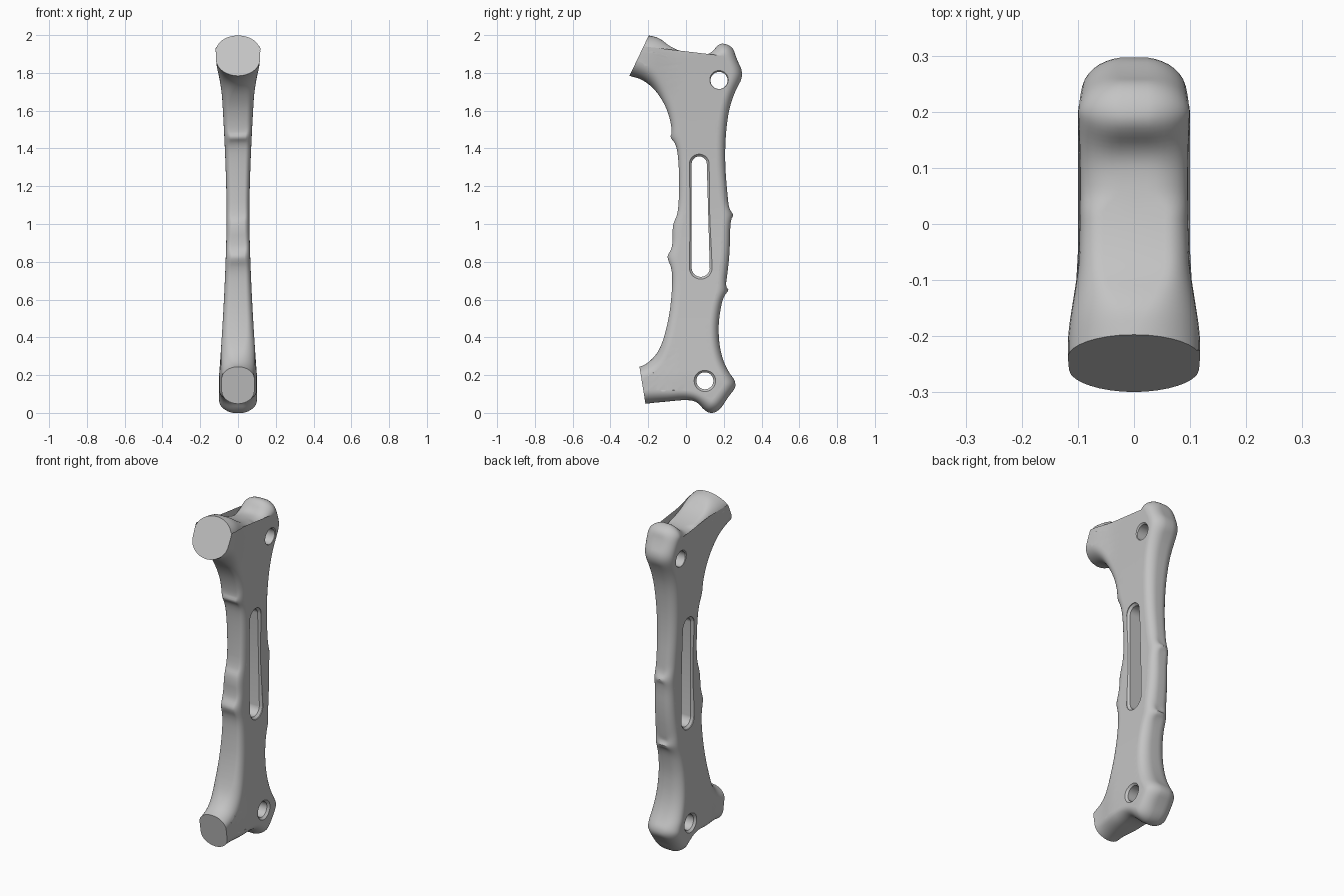
import bpy, bmesh
from math import sin, cos, pi, radians
from mathutils import Vector, Matrix

cube = bpy.data.objects.get("Cube")
if cube:
    bpy.data.objects.remove(cube, do_unlink=True)

# Side outline (y, z), clockwise from the top arm; both arms overrun their end cuts
OUTLINE = [
    (-.57, 1.87), (-.5, 2.09), (-.27, 2.01), (-.19, 1.997), (-.14, 1.985), (-.08, 1.935), (0, 1.905),
    (.08, 1.893), (.13, 1.9), (.17, 1.95), (.2, 1.958), (.25, 1.935), (.265, 1.88),
    (.308, 1.79), (.258, 1.7), (.225, 1.6), (.208, 1.45), (.207, 1.3), (.22, 1.15),
    (.228, 1.075), (.255, 1.05), (.234, 1.02), (.232, .85), (.215, .7), (.208, .67),
    (.23, .65), (.2, .62), (.182, .55), (.17, .45), (.18, .33), (.215, .23),
    (.276, .15), (.22, .08), (.18, .015), (.13, -.006), (.09, .02), (.06, .06),
    (0, .07), (-.1, .06), (-.21, .05), (-.45, .01),
    (-.47, .2), (-.245, .238), (-.18, .28), (-.13, .35), (-.09, .5), (-.073, .65),
    (-.073, .76), (-.1, .82), (-.094, .84), (-.07, .88), (-.072, 1.0), (-.042, 1.05),
    (-.035, 1.2), (-.04, 1.35), (-.055, 1.43), (-.087, 1.458), (-.072, 1.48),
    (-.085, 1.56), (-.115, 1.64), (-.17, 1.72), (-.24, 1.77), (-.3, 1.783),
]
# End cuts: a point on the flat face and its outward normal
CUTS = [((0, -.3, 1.783), (0, -.9, .43)), ((0, -.245, .236), (0, -.985, -.16))]


def ramp(v, lo, hi):
    t = max(0, min(1, (v - lo) / (hi - lo)))
    return t * t * (3 - 2 * t)


def head(p):
    return ramp(-p.y, .06, .22) * ramp(p.z, 1.6, 1.75)


def foot(p):
    return ramp(-p.y, .05, .2) * ramp(-p.z, -.4, -.25)


def half_width(p):
    flare = min(1, (abs(p.z - 1.05) / .85) ** 1.6)
    return .06 + .04 * flare + .018 * head(p) - .013 * foot(p)


def rounding(p):
    return .045 + .012 * min(1, abs(p.z - 1) ** 2) + .035 * head(p) + .015 * foot(p)


def flat_share(p):
    front = ramp(-p.y, -.06, -.02) * ramp(p.z, .2, .5)
    return (.25 + .3 * front) * (1 - head(p)) * (1 - foot(p))


def round_corners(pts):
    out = []
    for a, b in zip(pts, pts[1:] + pts[:1]):
        out += [a.lerp(b, .25), a.lerp(b, .75)]
    return out


def resample(pts, step):
    """Even spacing along the closed outline."""
    out, due = [], 0
    for a, b in zip(pts, pts[1:] + pts[:1]):
        length = (b - a).length
        while due < length:
            out.append(a.lerp(b, due / length))
            due += step
        due -= length
    return out


def inset(pts, amounts):
    """Move the ring inwards and relax it, so tight bends never fold."""
    n = len(pts)
    ring = []
    for i, p in enumerate(pts):
        t = (pts[(i + 1) % n] - pts[i - 1]).normalized()
        ring.append(p + Vector((0, t.z, -t.y)) * amounts[i])
    for _ in range(3):
        ring = [ring[i] * .5 + (ring[i - 1] + ring[(i + 1) % n]) * .25 for i in range(n)]
    return ring


def bridge(bm, a, b):
    n = len(a)
    for i in range(n):
        bm.faces.new((a[i], a[(i + 1) % n], b[(i + 1) % n], b[i]))


def make_object(bm, name):
    bmesh.ops.recalc_face_normals(bm, faces=bm.faces[:])
    mesh = bpy.data.meshes.new(name)
    bm.to_mesh(mesh)
    bm.free()
    ob = bpy.data.objects.new(name, mesh)
    bpy.context.collection.objects.link(ob)
    return ob


def bone_body():
    pts = [Vector((0, y, z)) for y, z in OUTLINE]
    pts = resample(round_corners(round_corners(pts)), .012)
    radii = [rounding(p) for p in pts]
    bm = bmesh.new()
    # Centre ring, then rings curling inwards to the side face
    rows = [[bm.verts.new(p) for p in pts]]
    steps = 9
    for j in range(steps):
        a, prev = j / (steps - 1) * pi / 2, (j - 1) / (steps - 1) * pi / 2
        if j:
            pts = inset(pts, [r * (cos(prev) - cos(a)) for r in radii])
        row = []
        for p in pts:
            k = flat_share(p)
            row.append(bm.verts.new((half_width(p) * max(.02, k + (1 - k) * sin(a)), p.y, p.z)))
        rows.append(row)
    for a, b in zip(rows, rows[1:]):
        bridge(bm, a, b)
    # Side face, gridded so it can follow the changing width
    for v in rows[-1]:
        v.co.x = 1
    side = bm.faces.new(rows[-1])
    side.normal_update()
    bmesh.ops.triangulate(bm, faces=[side], ngon_method='EAR_CLIP')
    planes = [((0, 0, i * .04), (0, 0, 1)) for i in range(1, 52)]
    planes += [((0, i * .05, 0), (0, 1, 0)) for i in range(-11, 6)]
    for co, no in planes:
        cap = [f for f in bm.faces if all(v.co.x > .99 for v in f.verts)]
        geom = cap + list({e for f in cap for e in f.edges}) + list({v for f in cap for v in f.verts})
        bmesh.ops.bisect_plane(bm, geom=geom, dist=1e-5, plane_co=co, plane_no=no)
    for v in bm.verts:
        if v.co.x > .99:
            v.co.x = half_width(v.co)
    # Other half, then the flat arm ends
    bmesh.ops.mirror(bm, geom=bm.verts[:] + bm.edges[:] + bm.faces[:],
                     matrix=Matrix.Identity(4), merge_dist=1e-4, axis='X')
    bmesh.ops.remove_doubles(bm, verts=bm.verts[:], dist=1e-5)
    for co, no in CUTS:
        bmesh.ops.bisect_plane(bm, geom=bm.verts[:] + bm.edges[:] + bm.faces[:], dist=1e-5,
                               plane_co=co, plane_no=no, clear_outer=True)
        bmesh.ops.holes_fill(bm, edges=[e for e in bm.edges if e.is_boundary], sides=0)
    return make_object(bm, "bone_body")


def cutter(name, low, high, radius_low, radius_high, half, lip=.012):
    """Hole through x between two round ends, widening at the surface."""
    bm = bmesh.new()
    rows = []
    for x, grow in ((-.3, lip), (-half, lip), (lip - half, 0), (half - lip, 0), (half, lip), (.3, lip)):
        row = []
        for start, (y, z), r in ((0, high, radius_high), (pi, low, radius_low)):
            for i in range(20):
                a = start + pi * (i + .5) / 20
                row.append(bm.verts.new((x, y + (r + grow) * cos(a), z + (r + grow) * sin(a))))
        rows.append(row)
    for a, b in zip(rows, rows[1:]):
        bridge(bm, a, b)
    bm.faces.new(rows[0])
    bm.faces.new(rows[-1])
    ob = make_object(bm, name)
    ob.hide_render = True
    return ob


body = bone_body()
bpy.context.view_layer.objects.active = body
body.select_set(True)

# Two bolt holes and the long grip slot
for tool in (cutter("upper_hole", (.175, 1.76), (.175, 1.76), .045, .045, .098),
             cutter("lower_hole", (.1, .17), (.1, .17), .045, .045, .1),
             cutter("grip_slot", (.078, .768), (.07, 1.318), .048, .04, .064)):
    mod = body.modifiers.new(tool.name, 'BOOLEAN')
    mod.operation, mod.solver, mod.object = 'DIFFERENCE', 'EXACT', tool
    bpy.ops.object.modifier_apply(modifier=mod.name)
    bpy.data.objects.remove(tool, do_unlink=True)

grey = bpy.data.materials.new("plain_grey")
grey.use_nodes = True
colour = (.55, .55, .55, 1)
grey.diffuse_color = colour
grey.node_tree.nodes["Principled BSDF"].inputs["Base Color"].default_value = colour
body.data.materials.clear()
body.data.materials.append(grey)
bpy.ops.object.shade_smooth_by_angle(angle=radians(35))
